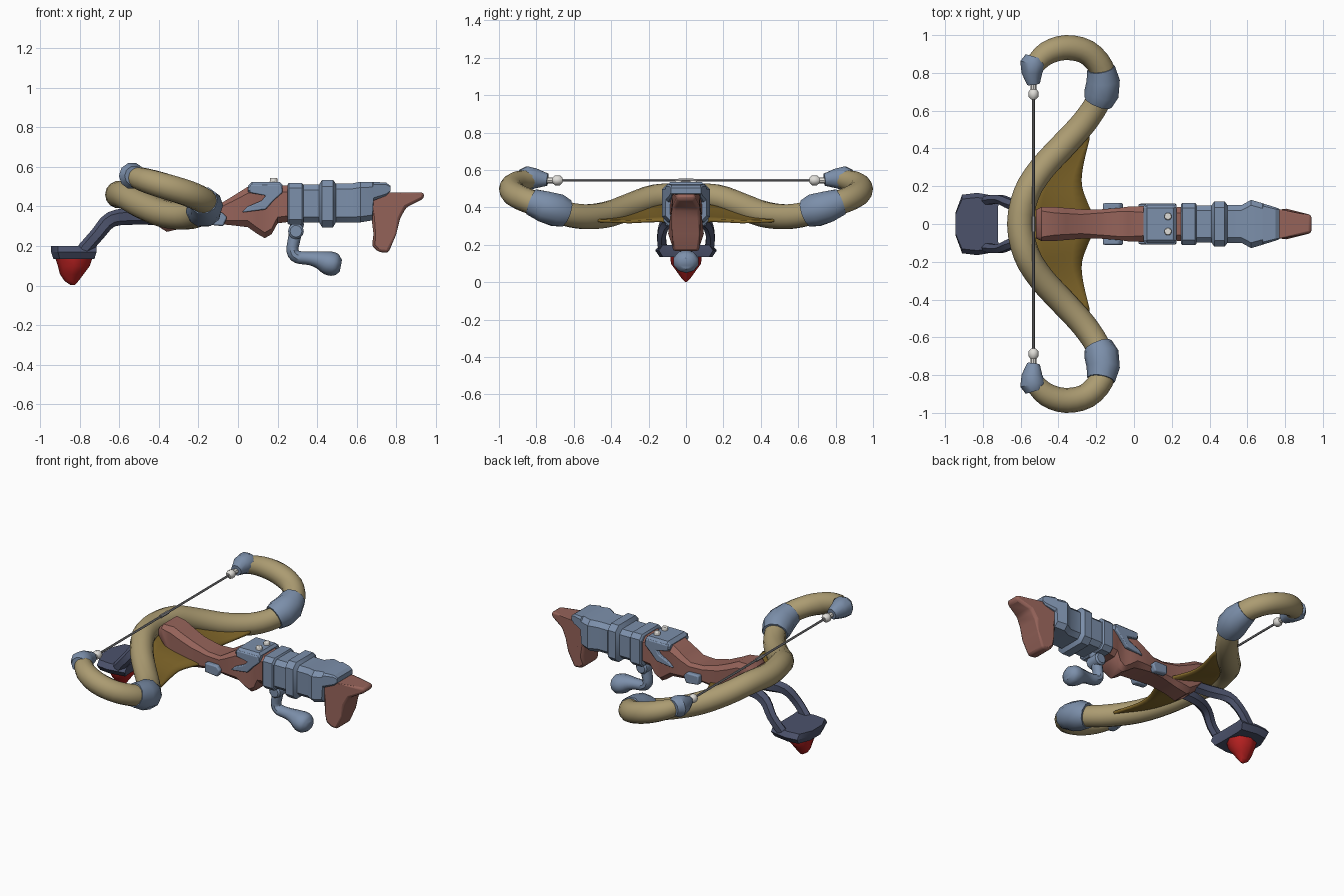
import bpy, bmesh, math
from mathutils import Vector

if "Cube" in bpy.data.objects:
    bpy.data.objects.remove(bpy.data.objects["Cube"])


def material(name, r, g, b):
    m = bpy.data.materials.new(name)
    m.diffuse_color = (*[(c / 255) ** 2.2 for c in (r, g, b)], 1)
    m.use_nodes = True
    m.node_tree.nodes["Principled BSDF"].inputs["Base Color"].default_value = m.diffuse_color
    return m


TAN = material("tan horn", 170, 154, 113)
OCHRE = material("dark ochre", 126, 101, 45)
BROWN = material("red brown wood", 148, 99, 90)
BLUE = material("blue steel", 123, 142, 169)
NAVY = material("dark navy", 77, 83, 107)
RED = material("red", 184, 38, 38)
WHITE = material("off white", 222, 220, 215)
GREY = material("string grey", 140, 140, 143)


def finish(name, bm, mat, angle=40, bevel=0, segments=2):
    bmesh.ops.recalc_face_normals(bm, faces=bm.faces)
    me = bpy.data.meshes.new(name)
    bm.to_mesh(me)
    bm.free()
    me.materials.append(mat)
    me.shade_smooth()
    me.set_sharp_from_angle(angle=math.radians(angle))
    ob = bpy.data.objects.new(name, me)
    bpy.context.collection.objects.link(ob)
    if bevel:
        mod = ob.modifiers.new("bevel", 'BEVEL')
        mod.width, mod.segments, mod.limit_method = bevel, segments, 'ANGLE'
    return ob


def bridge(name, rings, mat, **kw):
    """Skin a list of closed rings and cap both ends."""
    bm = bmesh.new()
    vs = [[bm.verts.new(p) for p in r] for r in rings]
    n = len(vs[0])
    for a, b in zip(vs, vs[1:]):
        for i in range(n):
            bm.faces.new((a[i], a[(i + 1) % n], b[(i + 1) % n], b[i]))
    bm.faces.new(vs[0])
    bm.faces.new(vs[-1])
    return finish(name, bm, mat, **kw)


def spline(pts, steps):
    """Catmull-Rom through points of any dimension."""
    pts = [Vector(p) for p in pts]
    ext = [2 * pts[0] - pts[1]] + pts + [2 * pts[-1] - pts[-2]]
    out = []
    for a, b, c, d in zip(ext, ext[1:], ext[2:], ext[3:]):
        for k in range(steps):
            t = k / steps
            out.append(0.5 * (2 * b + (c - a) * t + (2 * a - 5 * b + 4 * c - d) * t * t
                              + (3 * b - a - 3 * c + d) * t ** 3))
    return out + [pts[-1]]


def sweep(name, pts, mat, sides=12, steps=3, ref=(0, 0, 1), flat=1, **kw):
    """Tube through (x, y, z, radius) points; flat scales the ref direction."""
    path = spline(pts, steps)
    rings = []
    for i, p in enumerate(path):
        t = (path[min(i + 1, len(path) - 1)] - path[max(i - 1, 0)]).to_3d().normalized()
        u = t.cross(Vector(ref)).normalized()
        v = u.cross(t) * flat
        rings.append([p.to_3d() + p[3] * (u * math.cos(a) + v * math.sin(a))
                      for a in (2 * math.pi * k / sides for k in range(sides))])
    return bridge(name, rings, mat, **kw)


def loft(name, sections, mat, cut=0.3, **kw):
    """Chamfered box sections (x, z low, z high, half width) along x."""
    rings = []
    for x, lo, hi, w in sections:
        c = cut * min(w, (hi - lo) / 2)
        rings.append([(x, y, z) for y, z in (
            (-w + c, lo), (w - c, lo), (w, lo + c), (w, hi - c),
            (w - c, hi), (-w + c, hi), (-w, hi - c), (-w, lo + c))])
    return bridge(name, rings, mat, **kw)


def prism(name, outline, y0, y1, mat, **kw):
    """Side outline in x, z between two y values (numbers or functions of x, z)."""
    f = lambda y, x, z: y(x, z) if callable(y) else y
    return bridge(name, [[(x, f(y, x, z), z) for x, z in outline] for y in (y0, y1)], mat, **kw)


def flip(pts):
    return [(p[0], -p[1], *p[2:]) for p in pts]


# Bow limbs: one continuous recurved tube
half = [(-0.57, 0.16, 0.455, .07), (-0.49, 0.29, 0.41, .07), (-0.38, 0.41, 0.365, .07),
        (-0.27, 0.53, 0.35, .068), (-0.195, 0.64, 0.365, .066), (-0.16, 0.74, 0.40, .066),
        (-0.175, 0.83, 0.43, .066), (-0.25, 0.91, 0.465, .066), (-0.36, 0.934, 0.50, .066),
        (-0.46, 0.905, 0.53, .062), (-0.525, 0.84, 0.55, .052), (-0.54, 0.78, 0.555, .04)]
sweep("bow_limbs", flip(half)[::-1] + [(-0.602, 0, 0.46, .07)] + half, TAN, sides=14)

# Membrane between limbs and stock
inner = [(-0.59, 0, .43), (-0.56, .15, .43), (-0.48, .28, .39), (-0.38, .38, .36), (-0.24, .51, .345)]
outer = [(-0.2, 0, .33), (-0.24, .1, .335), (-0.275, .2, .335), (-0.27, .3, .33), (-0.235, .45, .335)]
a = spline(flip(inner)[:0:-1] + inner, 3)
b = spline(flip(outer)[:0:-1] + outer, 3)
bm = bmesh.new()
rows = []
for p, q in zip(a, b):
    rows.append([bm.verts.new(p.lerp(q, t) - Vector((0, 0, 0.03 * t * (1 - t) * 4 * (p - q).length)))
                 for t in (0, .25, .5, .75, 1)])
for r, s in zip(rows, rows[1:]):
    for i in range(4):
        bm.faces.new((r[i], r[i + 1], s[i + 1], s[i]))
web = finish("limb_membrane", bm, OCHRE)
web.modifiers.new("thickness", 'SOLIDIFY').thickness = 0.015

for side, m in (("left", lambda p: p), ("right", flip)):
    s = 1 if side == "left" else -1
    # Limb collars, tip caps and string fittings
    sweep(side + "_limb_collar", m([(-0.19, 0.645, 0.368, .078), (-0.172, 0.69, 0.385, .092),
          (-0.163, 0.76, 0.405, .088), (-0.175, 0.825, 0.43, .074)]), BLUE, sides=10, steps=1)
    sweep(side + "_tip_cap", m([(-0.525, 0.885, 0.555, .05), (-0.535, 0.85, 0.555, .068),
          (-0.54, 0.80, 0.555, .055), (-0.532, 0.74, 0.548, .034)]), BLUE, sides=10, steps=1)
    sweep(side + "_string_pin", m([(-0.532, 0.75, 0.545, .016), (-0.532, 0.69, 0.545, .016)]),
          WHITE, sides=8, steps=1)
    sweep(side + "_string_knot", m([(-0.532, 0.715, 0.545, .014), (-0.532, 0.70, 0.545, .027),
          (-0.532, 0.675, 0.545, .027), (-0.532, 0.66, 0.545, .014)]), WHITE, sides=8, steps=1)
    # Stirrup arms
    sweep(side + "_stirrup_arm", m([(-0.36, .05, .345, .04), (-0.52, .06, .35, .042),
          (-0.64, .10, .335, .04), (-0.71, .13, .26, .036), (-0.78, .125, .18, .036)]),
          NAVY, sides=6, ref=(0, 1, 0), flat=0.75, angle=30)
    # Bracket wings, small side plates and sight studs
    prism(side + "_bracket_wing", [(.06, .51), (.22, .51), (.225, .47), (.18, .43), (.14, .385),
          (.02, .37), (.05, .40), (.12, .43), (.14, .455), (.06, .47)],
          s * .08, s * .108, BLUE, bevel=.006)
    prism(side + "_side_plate", [(-.165, .37), (-.08, .37), (-.055, .345), (-.075, .30), (-.165, .31)],
          s * .07, s * .11, BLUE, bevel=.008)
    sweep(side + "_sight_stud", [(.18, s * .04, .50, .022), (.18, s * .04, .545, .02)],
          WHITE, sides=8, steps=1, ref=(0, 1, 0), bevel=.006)

# Bow string
sweep("bow_string", [(-0.532, -0.68, 0.545, .007), (-0.532, 0.68, 0.545, .007)], GREY, sides=6, steps=1)
sweep("string_serving", [(-0.532, -0.04, 0.545, .011), (-0.532, 0.04, 0.545, .011)], GREY, sides=6, steps=1)

# Wooden stock
loft("stock", [(-.52, .43, .49, .075), (-.49, .40, .52, .09), (-.42, .31, .515, .09),
     (-.36, .272, .485, .085), (-.28, .29, .45, .078), (-.17, .31, .42, .078),
     (-.08, .31, .42, .085), (-.03, .305, .45, .092), (.05, .295, .50, .095),
     (.10, .26, .505, .088), (.135, .24, .505, .08), (.17, .26, .505, .08),
     (.20, .315, .505, .088), (.28, .325, .505, .09)], BROWN, cut=.35)

# Shoulder butt, narrowing to the rear
taper = lambda x, z: (.085 if x < .79 else .085 - (x - .79) * .25) * (.82 if z < .25 else 1)
prism("shoulder_butt", [(.66, .47), (.78, .472), (.94, .472), (.94, .44), (.85, .395), (.82, .34),
      (.80, .26), (.76, .165), (.71, .17), (.677, .20), (.685, .26), (.675, .34)],
      lambda x, z: -taper(x, z), taper, BROWN, bevel=.015)

# Steel housing, band and top bracket
loft("rear_housing", [(.33, .32, .51, .098), (.41, .32, .51, .098), (.425, .295, .535, .12),
     (.48, .295, .535, .12), (.495, .32, .515, .10), (.57, .32, .515, .10), (.62, .32, .525, .128),
     (.68, .33, .525, .11), (.685, .43, .525, .108), (.75, .455, .52, .088),
     (.77, .475, .505, .08)], BLUE, cut=.28, angle=30)
loft("stock_band", [(.25, .315, .51, .105), (.257, .308, .52, .112), (.323, .308, .52, .112),
     (.33, .315, .51, .105)], BLUE, cut=.25, angle=30)
loft("top_bracket", [(.05, .47, .505, .095), (.07, .46, .525, .105), (.21, .46, .525, .105),
     (.225, .47, .51, .10)], BLUE, cut=.6, angle=30)

# Trigger lever: pivot, bent arm and knob
sweep("lever_pivot", [(.293, -.05, .275, .03), (.293, -.04, .275, .04), (.293, .04, .275, .04),
      (.293, .05, .275, .03)], BLUE, sides=12, steps=1)
sweep("trigger_lever", [(.30, 0, .32, .035), (.285, 0, .24, .032), (.275, 0, .175, .03),
      (.30, 0, .145, .032), (.36, 0, .138, .034), (.41, 0, .13, .045), (.455, 0, .115, .06),
      (.495, 0, .105, .056), (.52, 0, .10, .03)], BLUE, sides=10, ref=(0, 1, 0), flat=1.15)

# Stirrup foot: faceted slab
foot = [(-.945, .06), (-.91, .155), (-.83, .165), (-.715, .145), (-.72, .10)]
foot = foot + flip(foot)[::-1]
bridge("stirrup_foot", [[(-.825 + (x + .825) * .9, y * .85, .135) for x, y in foot],
       [(x, y, .17) for x, y in foot],
       [(x, y * .85, .20) for x, y in foot]], NAVY, angle=30)

# Red spike under the foot
spike = [(-.83, .095, .085, .145), (-.83, .08, .08, .10), (-.84, .06, .05, .06),
         (-.842, .035, .025, .025), (-.835, .01, .006, .004)]
bridge("red_spike", [[(x + rx * math.cos(t), ry * math.sin(t), z - .002)
       for t in (k * math.pi / 4 for k in range(8))] for x, rx, ry, z in spike], RED, angle=50)
